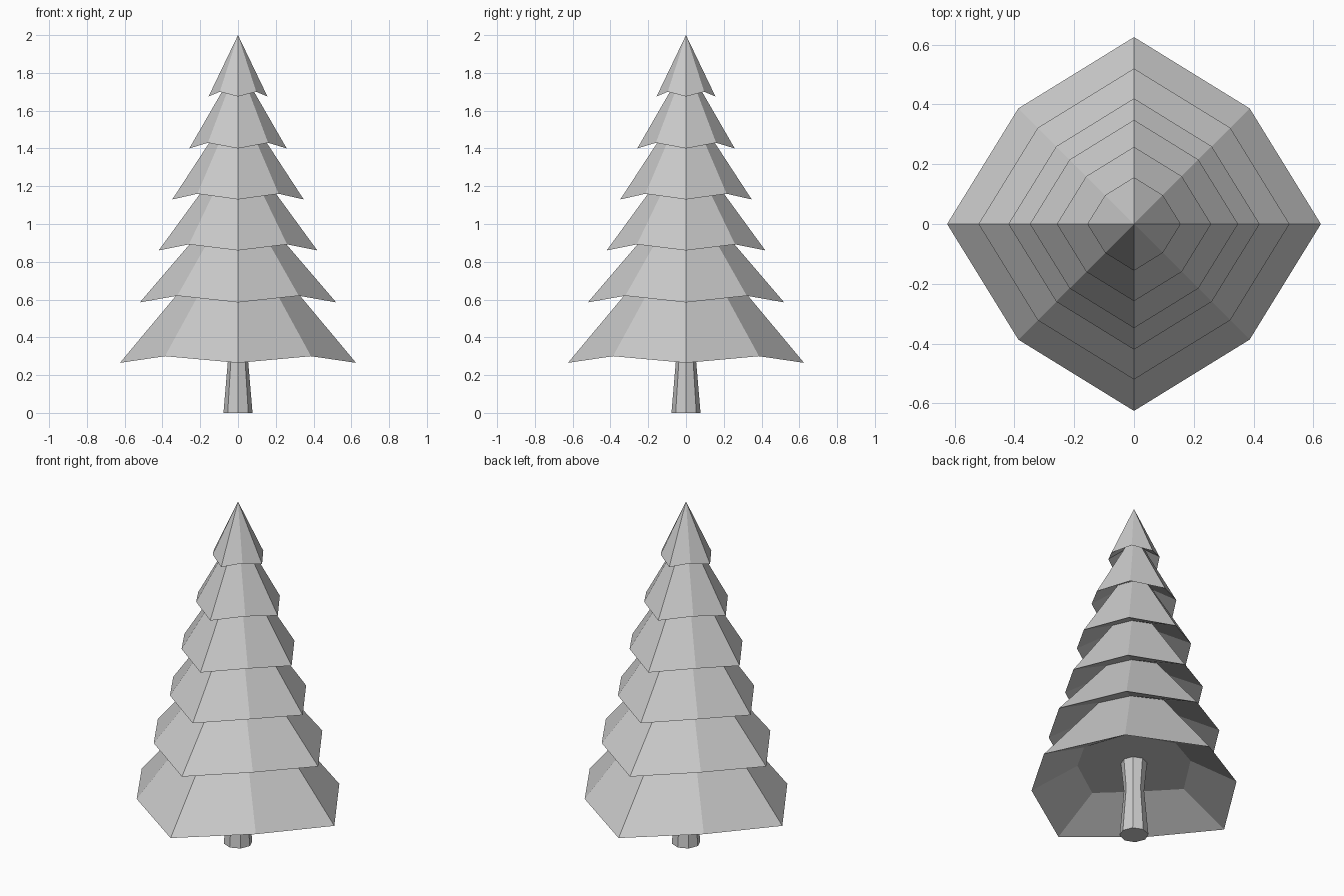
import bpy, bmesh
from math import cos, sin, pi

if "Cube" in bpy.data.objects:
    bpy.data.objects.remove(bpy.data.objects["Cube"], do_unlink=True)

grey = bpy.data.materials.new("plain grey")
grey.use_nodes = True
grey.diffuse_color = (0.6, 0.6, 0.6, 1)
grey.node_tree.nodes["Principled BSDF"].inputs["Base Color"].default_value = (0.6, 0.6, 0.6, 1)

SIDES = 8


def ring(bm, radius, z, squash=1.0, lift=0.0):
    """Octagon whose diagonal corners are pulled in and lifted."""
    verts = []
    for i in range(SIDES):
        a = 2 * pi * i / SIDES
        odd = i % 2
        r = radius * (squash if odd else 1)
        verts.append(bm.verts.new((r * cos(a), r * sin(a), z + lift * odd)))
    return verts


def bridge(bm, low, high):
    for i in range(SIDES):
        j = (i + 1) % SIDES
        bm.faces.new((low[i], low[j], high[j], high[i]))


def finish(bm, name):
    bmesh.ops.recalc_face_normals(bm, faces=bm.faces)
    mesh = bpy.data.meshes.new(name)
    bm.to_mesh(mesh)
    bm.free()
    mesh.materials.append(grey)
    obj = bpy.data.objects.new(name, mesh)
    bpy.context.collection.objects.link(obj)
    return obj


# Foliage: each tier is a drooping rim, tapering to a neck under the next rim
# (rim radius, rim height, diagonal lift, neck radius, neck height)
tiers = [
    (0.625, 0.265, 0.035, 0.245, 0.72),
    (0.52, 0.585, 0.035, 0.19, 0.97),
    (0.42, 0.86, 0.032, 0.15, 1.23),
    (0.348, 1.13, 0.03, 0.113, 1.49),
    (0.258, 1.40, 0.03, 0.062, 1.74),
    (0.156, 1.675, 0.025, 0, 2.0),
]
DIAGONAL = 0.875
bm = bmesh.new()
last = ring(bm, 0.345, 0.41, DIAGONAL, 0.03)
bm.faces.new(last)
for rim_r, rim_z, lift, neck_r, neck_z in tiers:
    rim = ring(bm, rim_r, rim_z, DIAGONAL, lift)
    bridge(bm, last, rim)
    if neck_r:
        last = ring(bm, neck_r, neck_z, DIAGONAL, 0.01)
        bridge(bm, rim, last)
    else:
        tip = bm.verts.new((0, 0, neck_z))
        for i in range(SIDES):
            bm.faces.new((rim[i], rim[(i + 1) % SIDES], tip))
finish(bm, "foliage")

# Trunk: waisted octagonal post reaching into the lowest tier
bm = bmesh.new()
rings = [ring(bm, r, z) for r, z in ((0.077, 0), (0.054, 0.27), (0.07, 0.44))]
for low, high in zip(rings, rings[1:]):
    bridge(bm, low, high)
bm.faces.new(rings[0])
bm.faces.new(rings[-1])
finish(bm, "trunk")
